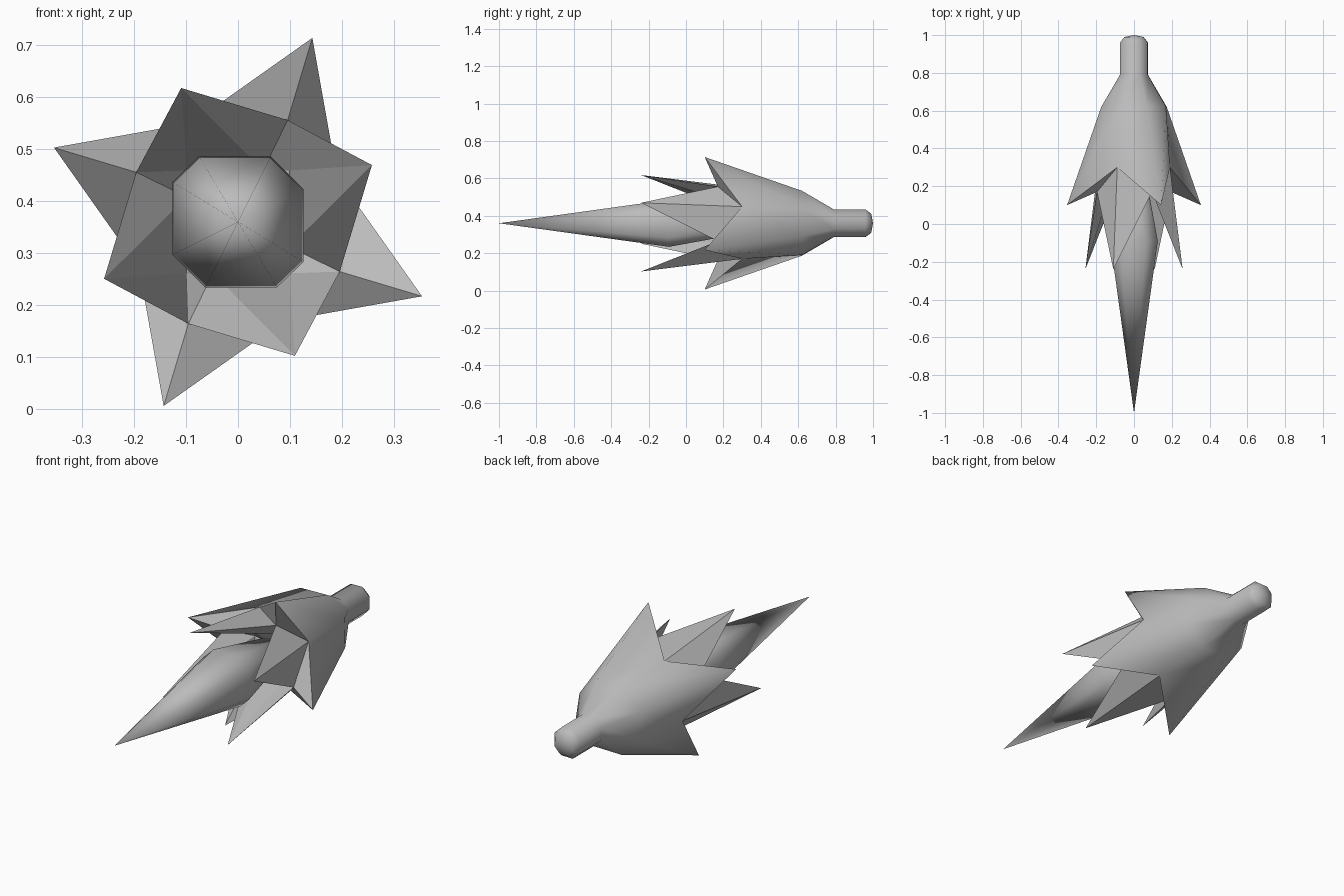
import bpy
from math import sin, cos, radians

if "Cube" in bpy.data.objects:
    bpy.data.objects.remove(bpy.data.objects["Cube"])

AXIS_Z = 0.36

grey = bpy.data.materials.new("plain grey")
grey.use_nodes = True
grey.diffuse_color = (0.5, 0.5, 0.5, 1)
grey.node_tree.nodes["Principled BSDF"].inputs["Base Color"].default_value = (0.5, 0.5, 0.5, 1)


def polar(angle, radius, y):
    a = radians(angle)
    return (radius * cos(a), y, AXIS_Z + radius * sin(a))


def build(name, verts, faces, smooth):
    mesh = bpy.data.meshes.new(name)
    mesh.from_pydata(verts, [], faces)
    mesh.materials.append(grey)
    obj = bpy.data.objects.new(name, mesh)
    bpy.context.collection.objects.link(obj)
    bpy.context.view_layer.objects.active = obj
    obj.select_set(True)
    bpy.ops.object.mode_set(mode='EDIT')
    bpy.ops.mesh.select_all(action='SELECT')
    bpy.ops.mesh.normals_make_consistent(inside=False)
    bpy.ops.object.mode_set(mode='OBJECT')
    mesh.polygons.foreach_set("use_smooth", [smooth] * len(mesh.polygons))
    obj.select_set(False)
    return obj


def loft(name, rings):
    """Skin a list of rings; a ring of one point becomes a tip."""
    verts, faces, starts = [], [], []
    for ring in rings:
        starts.append(len(verts))
        verts += ring
    for k in range(len(rings) - 1):
        a, b = starts[k], starts[k + 1]
        na, nb = len(rings[k]), len(rings[k + 1])
        n = max(na, nb)
        for i in range(n):
            j = (i + 1) % n
            if na == 1:
                faces.append((a, b + j, b + i))
            elif nb == 1:
                faces.append((a + i, a + j, b))
            else:
                faces.append((a + i, a + j, b + j, b + i))
    return build(name, verts, faces, True)


# Outer husk with stem: eight sides, every second rim point a long tip
def husk_ring(r_valley, y_valley, r_tip=None, y_tip=None):
    ring = []
    for q in range(4):
        ring.append(polar(25 + 90 * q, r_valley, y_valley))
        ring.append(polar(68 + 90 * q, r_tip or r_valley, y_valley if y_tip is None else y_tip))
    return ring


loft("husk_and_stem", [
    [(0, 1.0, AXIS_Z)],
    husk_ring(0.055, 0.99),
    husk_ring(0.08, 0.96),
    husk_ring(0.08, 0.79),
    husk_ring(0.187, 0.62),
    husk_ring(0.21, 0.30, 0.382, 0.10),
])

# Petal fronts and hollow lining, repeated four times about the axis
verts, faces = [], []
for q in range(4):
    turn = 90 * q
    verts += [
        polar(25 + turn, 0.21, 0.30),     # valley
        polar(68 + turn, 0.382, 0.10),    # outer tip
        polar(23 + turn, 0.28, -0.24),    # inner tip
        polar(64 + turn, 0.218, 0.17),    # fold
        polar(45 + turn, 0.14, 0.24),     # lining below the inner tip
        polar(64 + turn, 0.11, 0.28),     # lining below the fold
    ]
for q in range(4):
    valley, outer, inner, fold, low, deep = range(6 * q, 6 * q + 6)
    n = 6 * ((q + 1) % 4)
    faces += [
        (valley, outer, fold), (outer, n, fold),
        (valley, fold, inner), (n, n + 2, fold),
        (inner, fold, low), (low, fold, deep),
        (fold, n + 2, deep), (deep, n + 2, n + 4),
    ]
verts.append((0, 0.32, AXIS_Z))
for q in range(4):
    low, deep, nxt = 6 * q + 4, 6 * q + 5, 6 * ((q + 1) % 4) + 4
    faces += [(low, deep, 24), (deep, nxt, 24)]
petals = build("petals", verts, faces, False)

# Pointed core, an uneven octagon in section
half = [(0.126, -0.077), (0.126, 0.063), (0.063, 0.126), (-0.075, 0.126)]
section = half + [(-x, -z) for x, z in half]


def core_ring(scale, y):
    return [(x * scale, y, AXIS_Z + z * scale) for x, z in section]


loft("core", [
    [(0, -1.0, AXIS_Z)],
    core_ring(1, -0.09),
    core_ring(0.4, 0.32),
    [(0, 0.33, AXIS_Z)],
])
